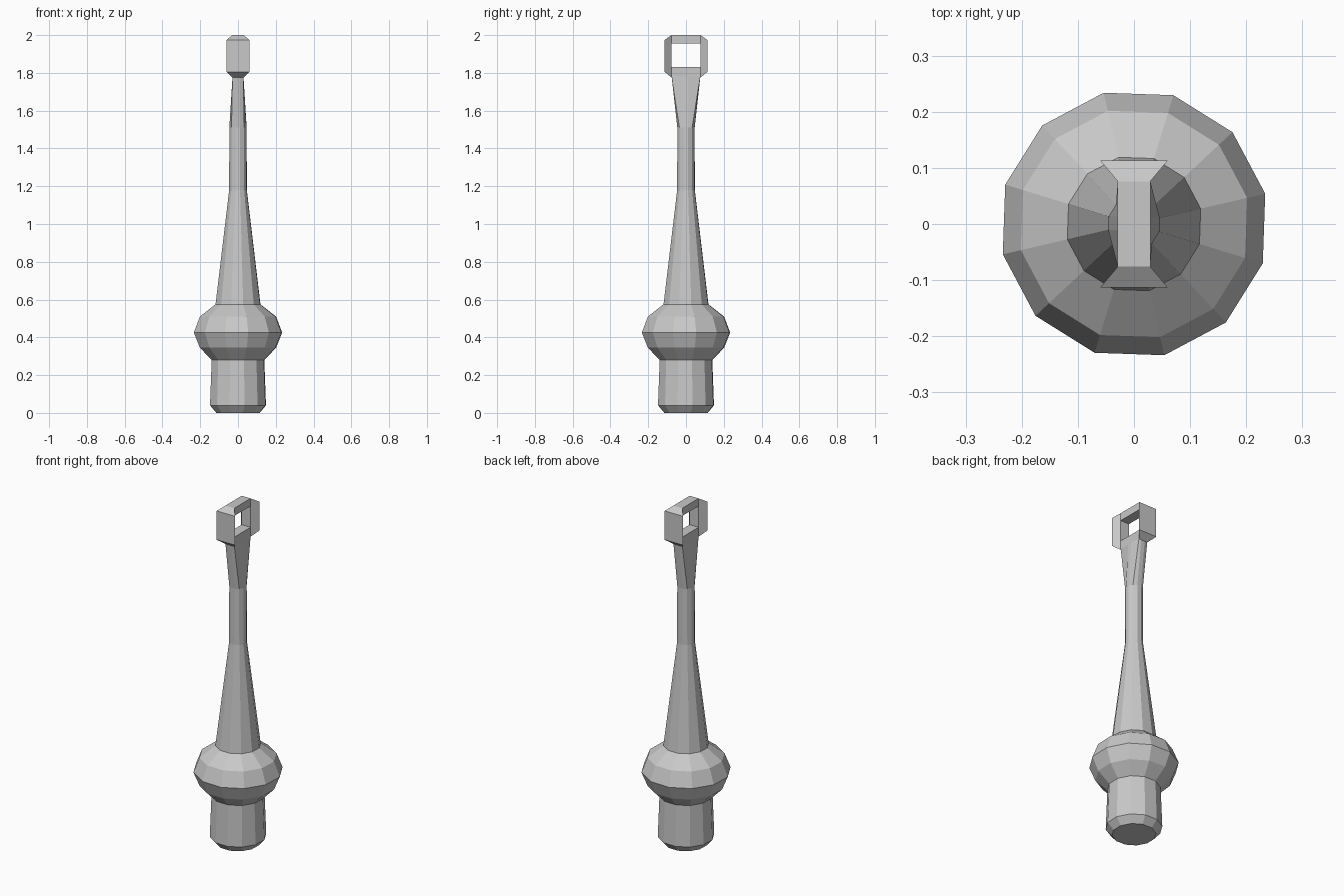
import bpy
import bmesh
from math import cos, sin, radians, copysign

cube = bpy.data.objects.get("Cube")
if cube:
    bpy.data.objects.remove(cube, do_unlink=True)

grey = bpy.data.materials.new("plain grey")
grey.use_nodes = True
colour = (0.58, 0.58, 0.58, 1)
grey.diffuse_color = colour
grey.node_tree.nodes["Principled BSDF"].inputs["Base Color"].default_value = colour

SIDES = 12
HALF_X, HALF_Y = 0.029, 0.076   # half size of the flattened tip


def loft(name, rings):
    """Join rings of equal length with quads and cap both ends."""
    bm = bmesh.new()
    loops = [[bm.verts.new(p) for p in ring] for ring in rings]
    for a, b in zip(loops, loops[1:]):
        for i in range(len(a)):
            j = (i + 1) % len(a)
            bm.faces.new((a[i], a[j], b[j], b[i]))
    bm.faces.new(loops[0])
    bm.faces.new(loops[-1])
    bmesh.ops.recalc_face_normals(bm, faces=bm.faces)
    mesh = bpy.data.meshes.new(name)
    bm.to_mesh(mesh)
    bm.free()
    mesh.materials.append(grey)
    obj = bpy.data.objects.new(name, mesh)
    bpy.context.collection.objects.link(obj)
    return obj


def circle(r, z):
    angles = [radians(13 + 360 / SIDES * i) for i in range(SIDES)]
    return [(r * cos(a), r * sin(a), z) for a in angles]


def flat_tip(z):
    """Round section pushed out to a narrow rectangle."""
    ring = []
    for x, y, _ in circle(0.047, z):
        if abs(x) > 0.02:
            x = copysign(HALF_X, x)
        if abs(y) > 0.02:
            y = copysign(HALF_Y, y)
        ring.append((x, y, z))
    return ring


def rect_xz(hx, y, z0, z1):
    return [(-hx, y, z0), (hx, y, z0), (hx, y, z1), (-hx, y, z1)]


# Base plug, bulb, tapered neck and flattened tip in one turned body
profile = [(0.118, 0), (0.152, 0.04), (0.143, 0.28), (0.207, 0.345),
           (0.24, 0.425), (0.207, 0.51), (0.122, 0.575), (0.048, 1.18),
           (0.047, 1.51)]
loft("shaft", [circle(r, z) for r, z in profile] + [flat_tip(1.78), flat_tip(1.83)])

# Flared cheeks on either side of the eye opening
for side, label in ((-1, "front"), (1, "back")):
    loft(label + "_cheek", [rect_xz(HALF_X, side * HALF_Y, 1.775, 2.0),
                            rect_xz(0.06, side * 0.113, 1.805, 1.975)])

# Bridge closing the top of the eye
loft("top_bridge", [rect_xz(HALF_X, -HALF_Y, 1.955, 2.0),
                    rect_xz(HALF_X, HALF_Y, 1.955, 2.0)])
